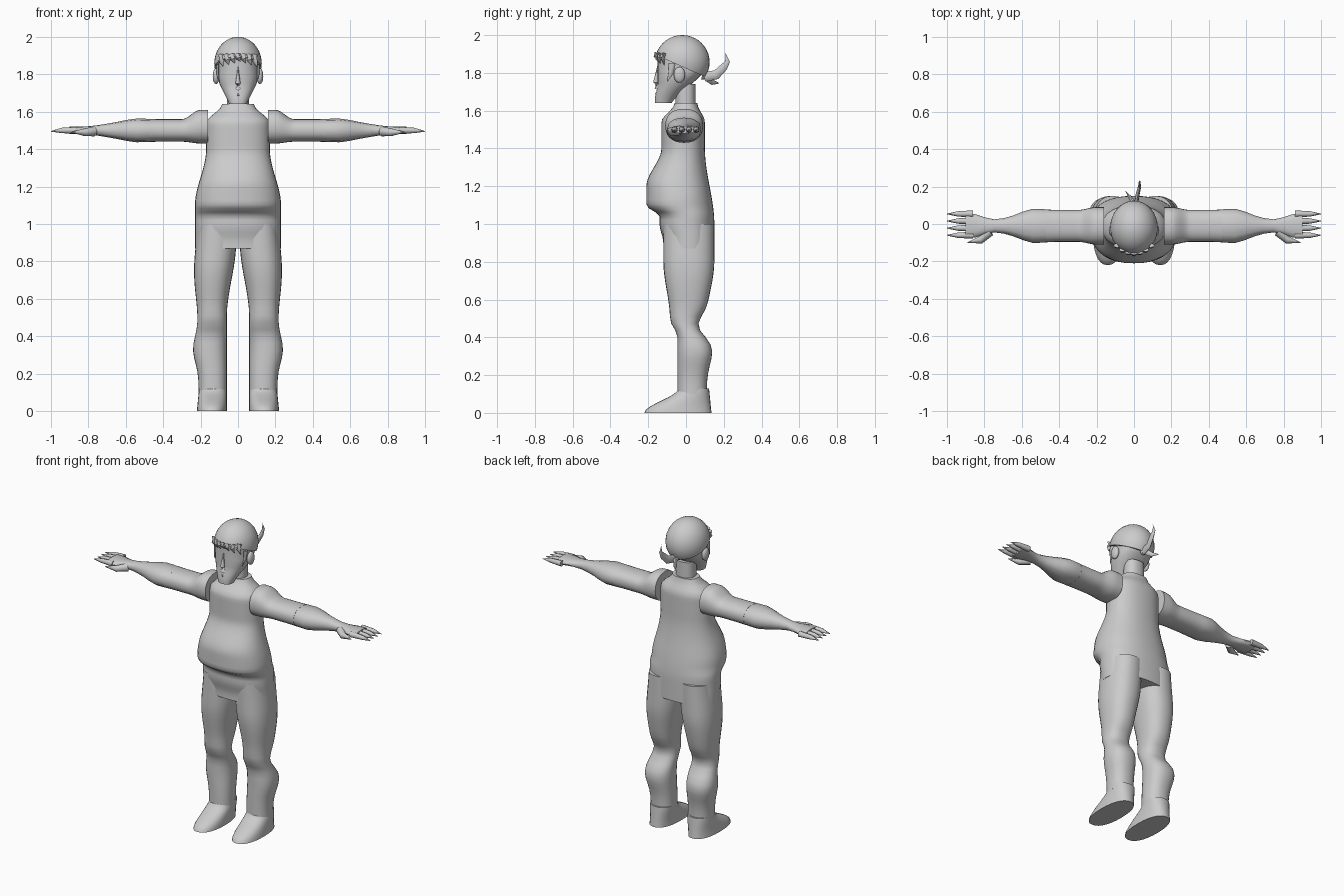
import bpy, bmesh, math
from mathutils import Vector, Matrix

cube = bpy.data.objects.get("Cube")
if cube:
    bpy.data.objects.remove(cube)

grey = (.6, .6, .6, 1)
clay = bpy.data.materials.new("plain grey")
clay.use_nodes = True
clay.diffuse_color = grey
clay.node_tree.nodes["Principled BSDF"].inputs["Base Color"].default_value = grey


def ramp(value, start, end):
    """Ease from zero to one between start and end."""
    t = min(max((value - start) / (end - start), 0), 1)
    return t * t * (3 - 2 * t)


def bump(value, middle, spread):
    """Rounded swelling of height one around the middle."""
    return math.exp(-((value - middle) / spread) ** 2)


def finish(name, bm, mirror=False):
    bmesh.ops.recalc_face_normals(bm, faces=bm.faces)
    mesh = bpy.data.meshes.new(name)
    bm.to_mesh(mesh)
    bm.free()
    mesh.materials.append(clay)
    obj = bpy.data.objects.new(name, mesh)
    bpy.context.collection.objects.link(obj)
    if mirror:
        obj.modifiers.new("Mirror", "MIRROR").use_mirror_merge = False
    bpy.ops.object.select_all(action="DESELECT")
    obj.select_set(True)
    bpy.context.view_layer.objects.active = obj
    bpy.ops.object.shade_smooth_by_angle(angle=math.radians(50))
    return obj


def skin(bm, rings):
    """Join rings of points into a closed tube."""
    loops = [[bm.verts.new(point) for point in ring] for ring in rings]
    for low, high in zip(loops, loops[1:]):
        for k in range(len(low)):
            bm.faces.new((low[k - 1], low[k], high[k], high[k - 1]))
    bm.faces.new(loops[0])
    bm.faces.new(loops[-1])


def loft(name, start, end, section, along_x=False, sides=28, steps=24, mirror=False):
    """Sweep a rounded section whose limits follow a rule of the position."""
    rings = []
    for i in range(steps + 1):
        p = start + (end - start) * i / steps
        a_low, a_high, b_low, b_high = section(p)
        ring = []
        for k in range(sides):
            turn = math.tau * k / sides
            c, s = math.cos(turn), math.sin(turn)
            # Slightly squared ellipse
            c = math.copysign(abs(c) ** .87, c)
            s = math.copysign(abs(s) ** .87, s)
            a = (a_low + a_high + (a_high - a_low) * c) / 2
            b = (b_low + b_high + (b_high - b_low) * s) / 2
            ring.append((p, a, b) if along_x else (a, b, p))
        rings.append(ring)
    bm = bmesh.new()
    skin(bm, rings)
    return finish(name, bm, mirror)


def strand(name, points, radius, flat=(1, 1, 1), mirror=False):
    """Tapered strip along a path, for hair, cloth tails and digits."""
    path = [Vector(point) for point in points]
    last = len(path) - 1
    rings = []
    for i, point in enumerate(path):
        way = path[min(i + 1, last)] - path[max(i - 1, 0)]
        turn = way.to_track_quat("Z", "Y")
        size = radius * (1.1 - (i / last) ** 2)
        ring = []
        for k in range(8):
            angle = math.tau * k / 8
            spoke = turn @ Vector((size * math.cos(angle), size * math.sin(angle), 0))
            ring.append(point + spoke * Vector(flat))
        rings.append(ring)
    bm = bmesh.new()
    skin(bm, rings)
    return finish(name, bm, mirror)


def add_ball(bm, centre, radii):
    place = Matrix.Translation(centre) @ Matrix.Diagonal((*radii, 1))
    bmesh.ops.create_uvsphere(bm, u_segments=32, v_segments=20, radius=1, matrix=place)


# Trunk: wide hips, overhanging belly, sloping shoulders
def trunk_section(z):
    shoulder = ramp(z, 1.54, 1.64)
    width = (.23 - .06 * ramp(z, 1.1, 1.4)) * (1 - .5 * shoulder)
    belly = .07 * ramp(z, 1.04, 1.1) - .08 * ramp(z, 1.2, 1.4)
    front = .12 + .02 * ramp(z, .9, 1) + belly - .07 * shoulder
    back = .15 - .05 * ramp(z, 1, 1.4) - .04 * shoulder
    return -width, width, -front, back


loft("trunk", .87, 1.64, trunk_section, sides=36, steps=36)
loft("neck", 1.58, 1.74, lambda z: (-.06, .06, -.055, .05), steps=2)


# Legs: calf, knee and thigh
def leg_section(z):
    thigh = ramp(z, .5, .8)
    calf = bump(z, .33, .1)
    inner = .06 - .05 * ramp(z, .5, .9)
    outer = .21 + .03 * calf + .025 * bump(z, .75, .2)
    front = .045 + .04 * ramp(z, .4, .5) + .035 * thigh
    back = .11 + .03 * calf - .05 * bump(z, .46, .07) + .04 * thigh
    return inner, outer, -front, back


def foot_section(z):
    return .06, .22 - .1 * z, -.22 + .18 * ramp(z, 0, .13), .135 - .1 * z


loft("leg", .1, 1, leg_section, mirror=True)
loft("foot", 0, .13, foot_section, steps=8, mirror=True)


# Arms: puffed shoulder, tapering forearm, spreading palm
def arm_section(x):
    elbow = .01 * bump(x, .55, .07)
    slim = ramp(x, .2, .3)
    height = .09 - .03 * slim - .04 * ramp(x, .5, .85) + elbow / 2
    depth = .1 - .015 * slim - .05 * ramp(x, .5, .75) + .03 * ramp(x, .75, .87) + elbow
    middle = 1.5 + .02 * (1 - slim)
    return -.01 - depth, depth - .01, middle - height, middle + height


loft("upper_arm", .16, .47, arm_section, along_x=True, mirror=True)
loft("forearm", .44, .9, arm_section, along_x=True, sides=12, steps=9, mirror=True)

# Hands
for i, finger in enumerate(("index", "middle", "ring", "little")):
    y = .038 * i - .06
    strand(finger + "_finger", [(.86, y, 1.5), (.94, y, 1.5), (1, y, 1.495)],
           .017, mirror=True)
strand("thumb", [(.77, -.04, 1.495), (.82, -.085, 1.49), (.89, -.1, 1.49)],
       .024, mirror=True)


# Head: flat face, jaw narrowing to the chin
def head_section(z):
    width = .04 + .07 * ramp(z, 1.6, 1.8)
    front = .165 - .015 * ramp(z, 1.65, 1.75)
    return -width, width, -front, .2 * ramp(z, 1.6, 1.85) - .09


loft("head", 1.64, 1.9, head_section)
strand("nose", [(0, -.15, 1.72), (0, -.16, 1.75), (0, -.15, 1.84)], .016)
for side in (-1, 1):
    strand("lip", [(0, -.156, 1.69), (side * .03, -.15, 1.69)], .007)

# Ears
bm = bmesh.new()
add_ball(bm, (.117, -.035, 1.79), (.018, .03, .042))
finish("ear", bm, mirror=True)

# Head scarf: dome trimmed along a line sloping down to the back
bm = bmesh.new()
add_ball(bm, (0, -.02, 1.857), (.127, .145, .143))
cut = bmesh.ops.bisect_plane(bm, geom=bm.verts[:] + bm.edges[:] + bm.faces[:],
                             plane_co=(0, -.16, 1.895), plane_no=(0, .4, .9),
                             clear_inner=True)
rim = [e for e in cut["geom_cut"] if isinstance(e, bmesh.types.BMEdge)]
bmesh.ops.contextual_create(bm, geom=rim)
finish("head_scarf", bm)

# Scarf knot and tails
strand("scarf_knot", [(0, .085, 1.785), (0, .13, 1.775)], .02)
strand("long_scarf_tail", [(.01, .1, 1.78), (.02, .16, 1.79), (.03, .2, 1.83),
                           (.03, .22, 1.86), (.03, .21, 1.905)], .024, flat=(.4, 1, 1))
strand("short_scarf_tail", [(0, .11, 1.775), (-.02, .14, 1.75), (-.045, .175, 1.745)],
       .017, flat=(.5, 1, 1))

# Fringe locks and sideburns
for i in range(-3, 4):
    x = .03 * i
    y = 5 * x * x - .155
    drop = .035 + .01 * abs(i)
    strand("fringe_lock", [(x, y, 1.905), (x, y - .008, 1.905 - drop / 2),
                           (x + .012, y, 1.905 - drop)], .017, flat=(1, .6, 1))
strand("sideburn", [(.108, -.075, 1.85), (.108, -.08, 1.8), (.1, -.1, 1.755)],
       .016, flat=(.5, 1, 1), mirror=True)
